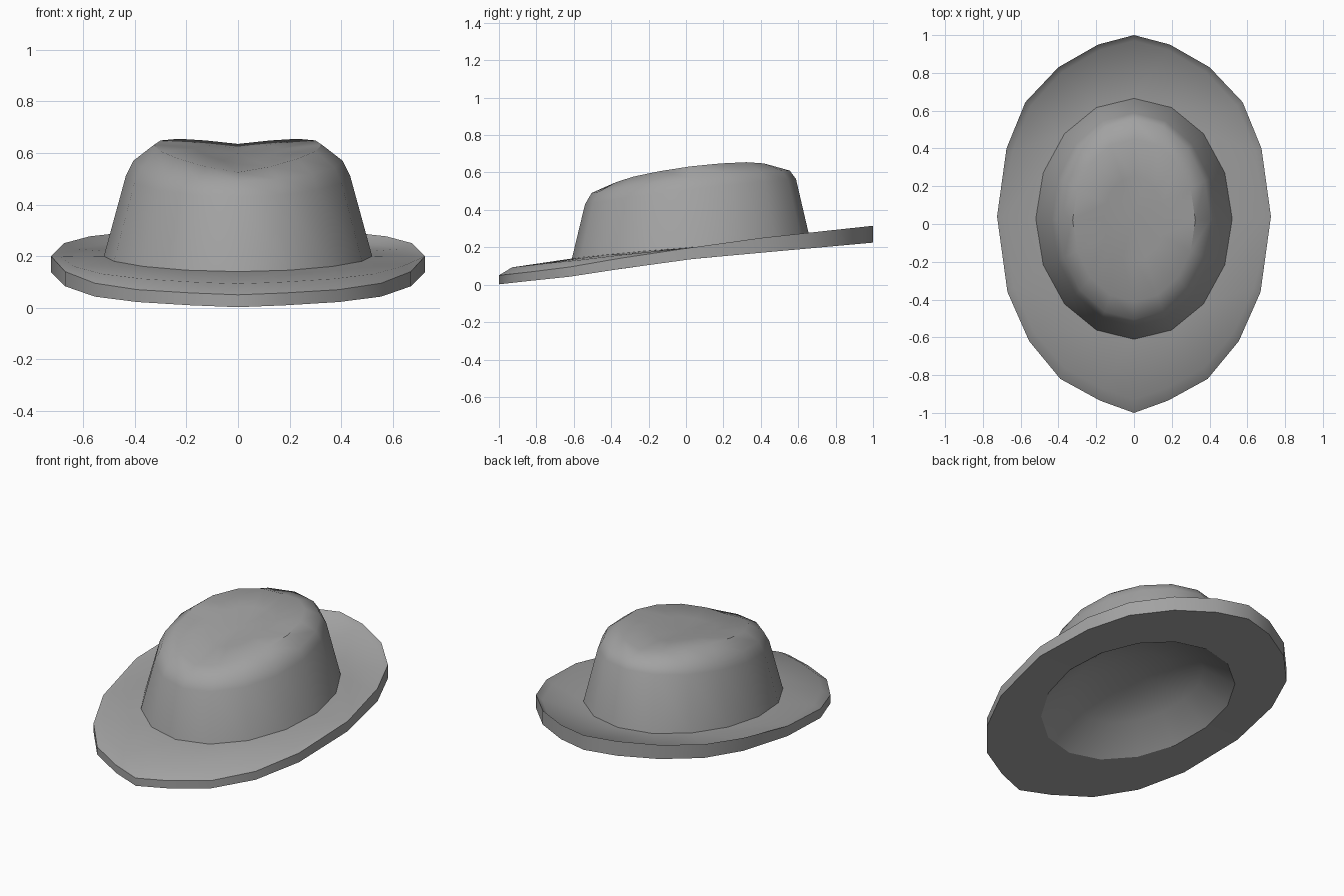
import bpy, bmesh, math

cube = bpy.data.objects.get("Cube")
if cube:
    bpy.data.objects.remove(cube)

felt = bpy.data.materials.new("grey_felt")
felt.use_nodes = True
grey = (0.36, 0.36, 0.36, 1)
felt.diffuse_color = grey
bsdf = felt.node_tree.nodes["Principled BSDF"]
bsdf.inputs["Base Color"].default_value = grey
bsdf.inputs["Roughness"].default_value = 0.8

# Outline of the brim, left half from back to front, and its edge heights by y
OUTLINE = [(0, 1), (.19, .95), (.40, .83), (.575, .645), (.675, .40), (.725, .04),
           (.67, -.36), (.555, -.62), (.39, -.82), (.18, -.935), (0, -1)]
RIM_TOP = [(-1, .05), (-.82, .07), (-.62, .095), (-.36, .14), (.04, .2), (.4, .25), (1, .315)]
RIM_LOW = [(-1, .002), (-.82, .022), (-.62, .043), (-.36, .083), (.04, .138), (1, .225)]
CROWN = [math.tau * i / 16 for i in range(16)]


def interp(table, y):
    """Height at y along a short side profile."""
    y = max(table[0][0], min(table[-1][0], y))
    for (y0, z0), (y1, z1) in zip(table, table[1:]):
        if y <= y1:
            return z0 + (z1 - z0) * (y - y0) / (y1 - y0)


def outline(height, side=1, front=1, back=1):
    """Ring of (angle, point) following the brim, scaled in each direction."""
    ring = []
    for x, y in OUTLINE + [(-x, y) for x, y in OUTLINE[-2:0:-1]]:
        y2 = y * (back if y > 0 else front)
        ring.append((math.atan2(x, y) % math.tau, (x * side, y2, height(y2))))
    return ring


def oval(width, front, back, height):
    """Sixteen-sided ring of (angle, point); height takes y and angle."""
    mid, reach = (front + back) / 2, (back - front) / 2
    ring = []
    for a in CROWN:
        y = mid + reach * math.cos(a)
        ring.append((a, (width * math.sin(a), y, height(y, a))))
    return ring


def swept(front, side, back, dip=0):
    """Height blending front to sides to back, dipping along the centre line."""
    def height(y, a):
        t = math.cos(a)
        z = side + (back - front) / 2 * t + ((front + back) / 2 - side) * t * t
        return z - dip * max(0, 1 - abs(math.sin(a)) / .6)
    return height


def zip_rings(bm, a, b):
    """Join two rings, using quads where they match and triangles where not."""
    i = j = 0
    na, nb = len(a), len(b)

    def ang(r, k):
        return r[k % len(r)][0] + math.tau * (k // len(r))
    while i < na or j < nb:
        va, vb = a[i % na][1], b[j % nb][1]
        va2, vb2 = a[(i + 1) % na][1], b[(j + 1) % nb][1]
        if na == nb:
            bm.faces.new((va, vb, vb2, va2))
            i, j = i + 1, j + 1
        elif i < na and (j >= nb or ang(a, i + 1) <= ang(b, j + 1)):
            bm.faces.new((va, vb, va2))
            i += 1
        else:
            bm.faces.new((va, vb, vb2))
            j += 1


def build(name, rings, cap=None, flip=False):
    bm = bmesh.new()
    loops = [[(a, bm.verts.new(p)) for a, p in ring] for ring in rings]
    for a, b in zip(loops, loops[1:]):
        zip_rings(bm, a, b)
    if cap:
        top = bm.verts.new(cap)
        last = [v for _, v in loops[-1]]
        for k, v in enumerate(last):
            bm.faces.new((v, top, last[(k + 1) % len(last)]))
    if flip:
        bmesh.ops.reverse_faces(bm, faces=bm.faces[:])
    mesh = bpy.data.meshes.new(name)
    bm.to_mesh(mesh)
    bm.free()
    mesh.materials.append(felt)
    ob = bpy.data.objects.new(name, mesh)
    bpy.context.collection.objects.link(ob)
    bpy.ops.object.select_all(action='DESELECT')
    ob.select_set(True)
    bpy.context.view_layer.objects.active = ob
    bpy.ops.object.shade_smooth_by_angle(angle=math.radians(42))


def rim_low(y, a=0):
    return interp(RIM_LOW, y)


def rim_top(y):
    return interp(RIM_TOP, y)


def brim_swell(y):
    # the brim rolls down to its edge at the front and turns up at the back
    return rim_top(y) + max(-.032, min(.035, -.05 * y))


opening = oval(.50, -.565, .635, rim_low)
crown_base = oval(.52, -.61, .665, swept(.14, .2, .235))

# Brim: underside, edge band and upper surface
build("brim", [
    opening,
    outline(rim_low),
    outline(rim_top),
    outline(brim_swell, side=.95, front=.93, back=.97),
    crown_base,
])

# Crown: tapered wall, rounded shoulder and dished top
build("crown", [
    crown_base,
    oval(.435, -.54, .588, swept(.43, .51, .565)),
    oval(.405, -.505, .555, swept(.49, .57, .61)),
    oval(.325, -.41, .45, swept(.545, .632, .655, dip=.02)),
    oval(.16, -.2, .25, swept(.57, .615, .63, dip=.012)),
], cap=(0, .04, .597))

# Lining: shallow domed hollow under the crown
build("lining", [
    opening,
    oval(.34, -.38, .44, swept(.19, .26, .30)),
    oval(.17, -.18, .23, swept(.27, .31, .33)),
], cap=(0, .03, .32), flip=True)
